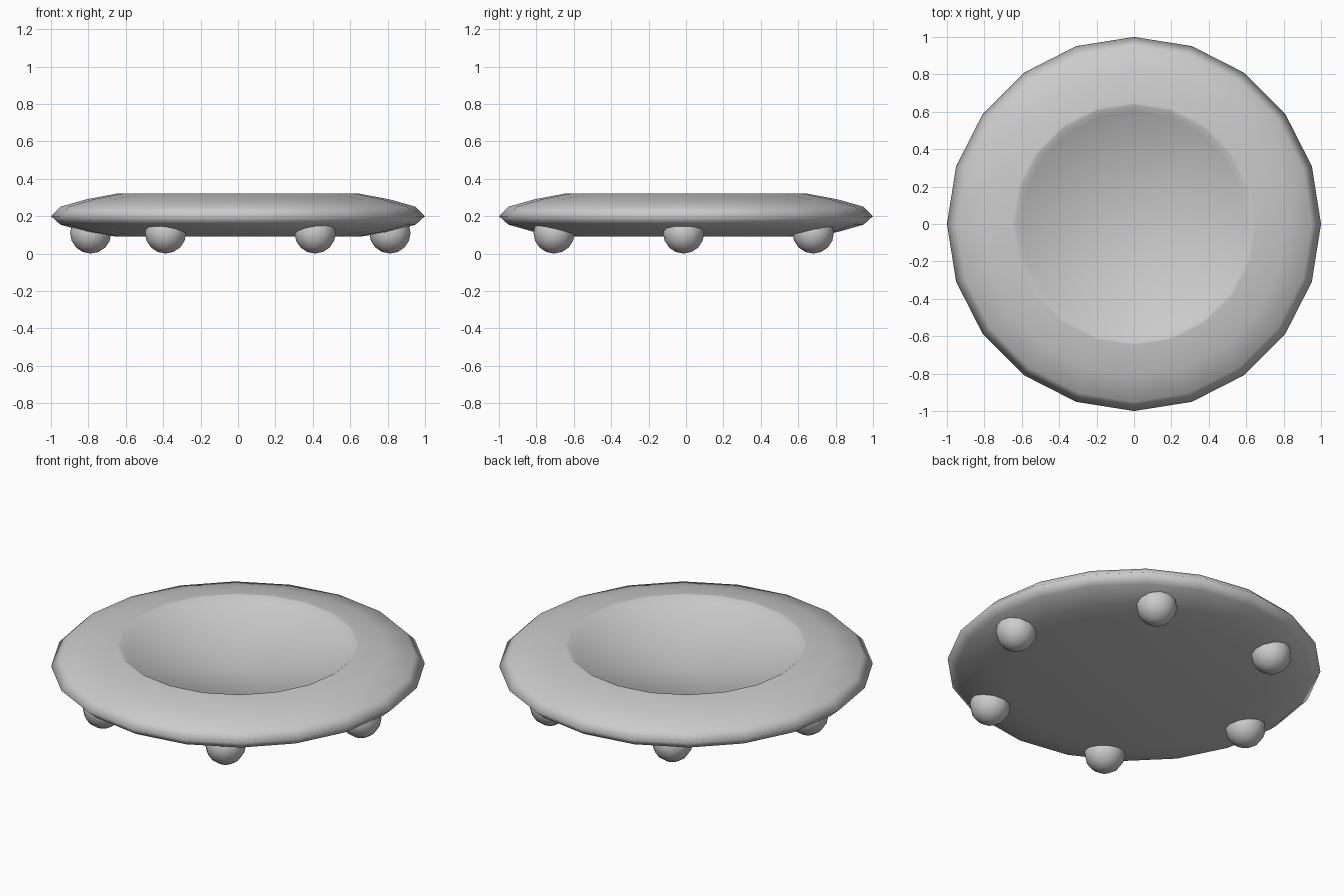
import bpy, bmesh, math
from mathutils import Matrix

if "Cube" in bpy.data.objects:
    bpy.data.objects.remove(bpy.data.objects["Cube"])

SIDES = 20


def finish(bm, name):
    bmesh.ops.recalc_face_normals(bm, faces=bm.faces)
    for f in bm.faces:
        f.smooth = True
    mesh = bpy.data.meshes.new(name)
    bm.to_mesh(mesh)
    bm.free()
    obj = bpy.data.objects.new(name, mesh)
    bpy.context.collection.objects.link(obj)
    return obj


def lathe(name, profile, top_z, bottom_z):
    """Revolve (radius, z) points and close both ends with a fan."""
    bm = bmesh.new()
    angles = [2 * math.pi * i / SIDES for i in range(SIDES)]
    rings = [[bm.verts.new((r * math.cos(a), r * math.sin(a), z)) for a in angles]
             for r, z in profile]
    top, bottom = bm.verts.new((0, 0, top_z)), bm.verts.new((0, 0, bottom_z))
    for i in range(SIDES):
        j = (i + 1) % SIDES
        for a, b in zip(rings, rings[1:]):
            bm.faces.new((a[i], a[j], b[j], b[i]))
        bm.faces.new((top, rings[0][i], rings[0][j]))
        bm.faces.new((bottom, rings[-1][j], rings[-1][i]))
    return finish(bm, name)


# Plate with a conical hollow, sharp outer rim and flat underside
lathe("dish", [(0.60, 0.295), (0.635, 0.32), (0.65, 0.32), (0.81, 0.29),
               (0.95, 0.25), (1.0, 0.20), (0.95, 0.155), (0.81, 0.115),
               (0.65, 0.09)], 0.17, 0.09)

# Six ball feet in a ring
for k in range(6):
    a = math.radians(60 * k)
    bm = bmesh.new()
    bmesh.ops.create_uvsphere(bm, u_segments=12, v_segments=8, radius=0.11,
                              matrix=Matrix.Translation((0.0125 + 0.8 * math.cos(a),
                                                         -0.0125 + 0.8 * math.sin(a), 0.11)))
    finish(bm, f"foot_{k + 1}")
